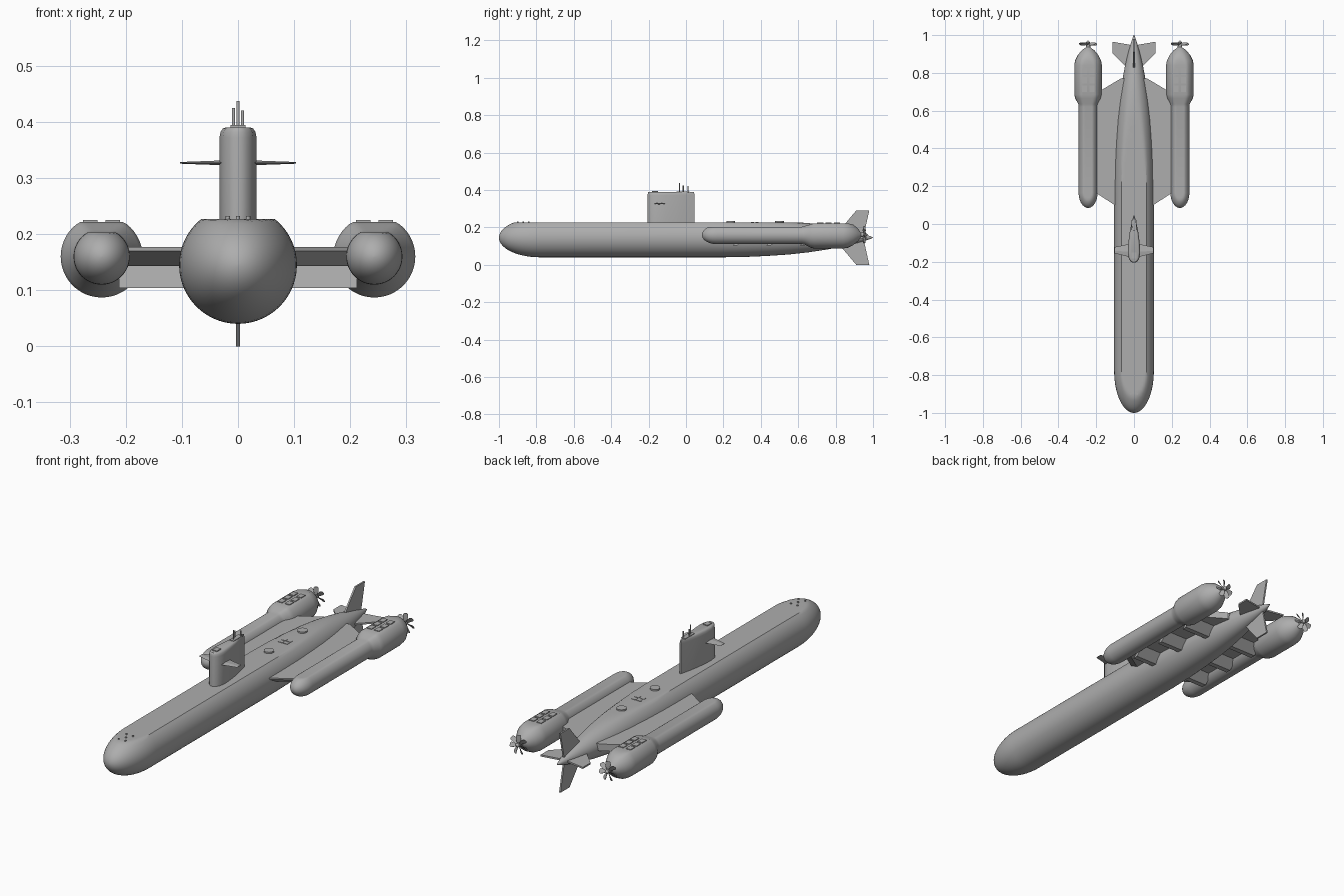
import bpy, bmesh, math
from mathutils import Matrix, Vector

cube = bpy.data.objects.get("Cube")
if cube:
    bpy.data.objects.remove(cube, do_unlink=True)

GREY = (0.42, 0.42, 0.42, 1)
mat = bpy.data.materials.new("hull grey")
mat.use_nodes = True
mat.diffuse_color = GREY
bsdf = mat.node_tree.nodes["Principled BSDF"]
bsdf.inputs["Base Color"].default_value = GREY
bsdf.inputs["Roughness"].default_value = 0.6


def skin(name, *bodies, smooth=False):
    """Each body is a list of equal-length rings, bridged and capped."""
    bm = bmesh.new()
    for rings in bodies:
        loops = [[bm.verts.new(p) for p in ring] for ring in rings]
        n = len(loops[0])
        for a, b in zip(loops, loops[1:]):
            for i in range(n):
                j = (i + 1) % n
                bm.faces.new((a[i], a[j], b[j], b[i]))
        bm.faces.new(loops[0])
        bm.faces.new(loops[-1][::-1])
    bmesh.ops.recalc_face_normals(bm, faces=bm.faces)
    mesh = bpy.data.meshes.new(name)
    bm.to_mesh(mesh)
    bm.free()
    mesh.materials.append(mat)
    ob = bpy.data.objects.new(name, mesh)
    bpy.context.collection.objects.link(ob)
    if smooth:
        bpy.ops.object.select_all(action='DESELECT')
        ob.select_set(True)
        bpy.context.view_layer.objects.active = ob
        bpy.ops.object.shade_smooth_by_angle(angle=math.radians(35))
    return ob


def lathe(profile, cx, cz, clip, n=56):
    """Rings along y from (y, radius, flat-top height) stations."""
    rings = []
    for y, r in profile:
        top = clip(y)
        ring = []
        for i in range(n):
            a = 2 * math.pi * i / n
            ring.append((cx + r * math.cos(a), y, cz + min(r * math.sin(a), top)))
        rings.append(ring)
    return rings


def nose(y0, length, r, steps=10):
    out = []
    for i in range(steps + 1):
        a = max(0.02, i / steps * math.pi / 2)
        out.append((y0 + length * (1 - math.cos(a)), r * math.sin(a)))
    return out


def box(x0, x1, y0, y1, z0, z1):
    return [[(x0, y0, z), (x1, y0, z), (x1, y1, z), (x0, y1, z)] for z in (z0, z1)]


def post(x, y, r, z0, z1, n=12):
    return [[(x + r * math.cos(2 * math.pi * i / n), y + r * math.sin(2 * math.pi * i / n), z)
             for i in range(n)] for z in (z0, z1)]


# Main hull with flat deck
AXIS, DECK = 0.145, 0.227
hull = nose(-1, 0.22, 0.105, 14) + [
    (0.2, 0.105), (0.32, 0.103), (0.43, 0.098), (0.55, 0.09), (0.65, 0.079), (0.75, 0.064),
    (0.83, 0.049), (0.9, 0.033), (0.96, 0.016), (0.99, 0.006), (1.0, 0.001)]
skin("main_hull", lathe(hull, 0, AXIS, lambda y: DECK - AXIS), smooth=True)

# Sail: teardrop plan with softened top edge
plan = [(-0.205, 0.006), (-0.2, 0.016), (-0.185, 0.027), (-0.155, 0.033), (-0.11, 0.031),
        (-0.05, 0.024), (0, 0.014), (0.045, 0.003)]
outline = plan + [(y, -w) for y, w in reversed(plan)]
sail = []
for z, s in ((0.2, 1), (0.372, 1), (0.382, 0.94), (0.388, 0.82), (0.39, 0.68)):
    sail.append([(w * s, -0.08 + (y + 0.08) * (1 - (1 - s) * 0.12), z) for y, w in outline])
skin("sail", sail, smooth=True)
skin("sail_hatch", box(-0.013, 0.013, -0.182, -0.15, 0.388, 0.394))
skin("mast_base", box(-0.012, 0.012, -0.05, 0.02, 0.388, 0.393))
skin("masts", post(0, -0.035, 0.003, 0.385, 0.437), post(-0.008, -0.015, 0.003, 0.385, 0.425),
     post(0.008, 0.01, 0.003, 0.385, 0.42), smooth=True)

# Sail planes, tapered toward the tips
for s, side in ((1, "left"), (-1, "right")):
    rings = []
    for x, y0, y1, t in ((0.015, -0.175, -0.1, 0.004), (0.035, -0.172, -0.108, 0.004),
                         (0.103, -0.155, -0.122, 0.0015)):
        m = y0 * 0.6 + y1 * 0.4
        rings.append([(s * x, y0, 0.327), (s * x, m, 0.327 + t),
                      (s * x, y1, 0.327), (s * x, m, 0.327 - t)])
    skin(side + "_sail_plane", rings)

# Cross-shaped tail fins
T = 0.004
for s, part in ((1, "upper_rudder"), (-1, "lower_rudder")):
    shape = [(0.8, 0.03), (0.83, 0.05), (0.91, 0.145), (0.98, 0.145), (0.95, 0.01)]
    skin(part, [[(x, y, AXIS + s * h) for y, h in shape] for x in (-T, T)])
for s, side in ((1, "left"), (-1, "right")):
    shape = [(0.0, 0.8), (0.04, 0.83), (0.115, 0.905), (0.115, 0.965), (0.0, 0.945)]
    skin(side + "_stern_plane", [[(s * x, y, z) for x, y in shape] for z in (AXIS - T, AXIS + T)])

# Deck fittings
skin("deck_hatches", *[post(0, y, 0.023, 0.215, 0.234, 28) for y in (0.24, 0.5)], smooth=True)
skin("deck_plates", *[box(x - 0.011, x + 0.011, y - 0.008, y + 0.008, 0.22, 0.229)
                      for x in (-0.014, 0.014) for y in (0.355, 0.38)])
skin("bow_sensors", *[post(x, y, 0.004, 0.205, 0.232)
                      for x, y in ((-0.018, -0.9), (0.018, -0.9), (0, -0.87),
                                   (-0.018, -0.84), (0.018, -0.84))])

# Outrigger pods with their wings, struts and propellers
PX, PZ = 0.243, 0.16
pod = nose(0.085, 0.08, 0.05) + [
    (0.62, 0.05), (0.635, 0.052), (0.665, 0.068), (0.685, 0.073), (0.84, 0.073),
    (0.865, 0.069), (0.895, 0.054), (0.92, 0.033), (0.932, 0.016), (0.936, 0.012),
    (0.962, 0.01), (0.972, 0.001)]


def pod_top(y):
    return 0.043 + 0.019 * min(1, max(0, (y - 0.62) / 0.065))


def blade(angle, cx):
    turn = Matrix.Rotation(angle, 3, 'Y')
    rings = []
    for r, c, pitch in ((0.006, 0.006, 0.9), (0.025, 0.011, 0.75), (0.042, 0.012, 0.55),
                        (0.048, 0.006, 0.5)):
        u = Vector((math.cos(pitch), math.sin(pitch), 0))
        v = Vector((-u.y, u.x, 0)) * 0.001
        rings.append([turn @ (Vector((0, 0, r)) + u * a * c + v * b) + Vector((cx, 0.953, PZ))
                      for a, b in ((-1, -1), (1, -1), (1, 1), (-1, 1))])
    return rings


for s, side in ((1, "left"), (-1, "right")):
    cx = s * PX
    skin(side + "_pod", lathe(pod, cx, PZ, pod_top, 48), smooth=True)
    skin(side + "_pod_hatches", *[box(cx + dx - 0.013, cx + dx + 0.013, y, y + 0.034, 0.215, 0.2255)
                                  for dx in (-0.02, 0.02) for y in (0.7, 0.745, 0.79)])
    skin(side + "_propeller", *[blade(2 * math.pi * i / 7, cx) for i in range(7)])

    # Wing plate with undercut leading edge
    wing = []
    for z, cut in ((0.143, 0.045), (0.17, 0), (0.177, 0)):
        wing.append([(s * x, y, z) for x, y in ((0.04, 0.06 + cut), (0.23, 0.183 + cut),
                                                (0.23, 0.675), (0.07, 0.77), (0.04, 0.77))])
    skin(side + "_wing", wing)

    # Raked struts below the wing
    struts = []
    for y in (0.25, 0.43, 0.61):
        struts.append([[(s * x, y + dy, z) for dy, z in
                        ((0, 0.104), (0.05, 0.15), (0.075, 0.15), (0.025, 0.104))]
                       for x in (0.03, 0.212)])
    skin(side + "_struts", *struts)
